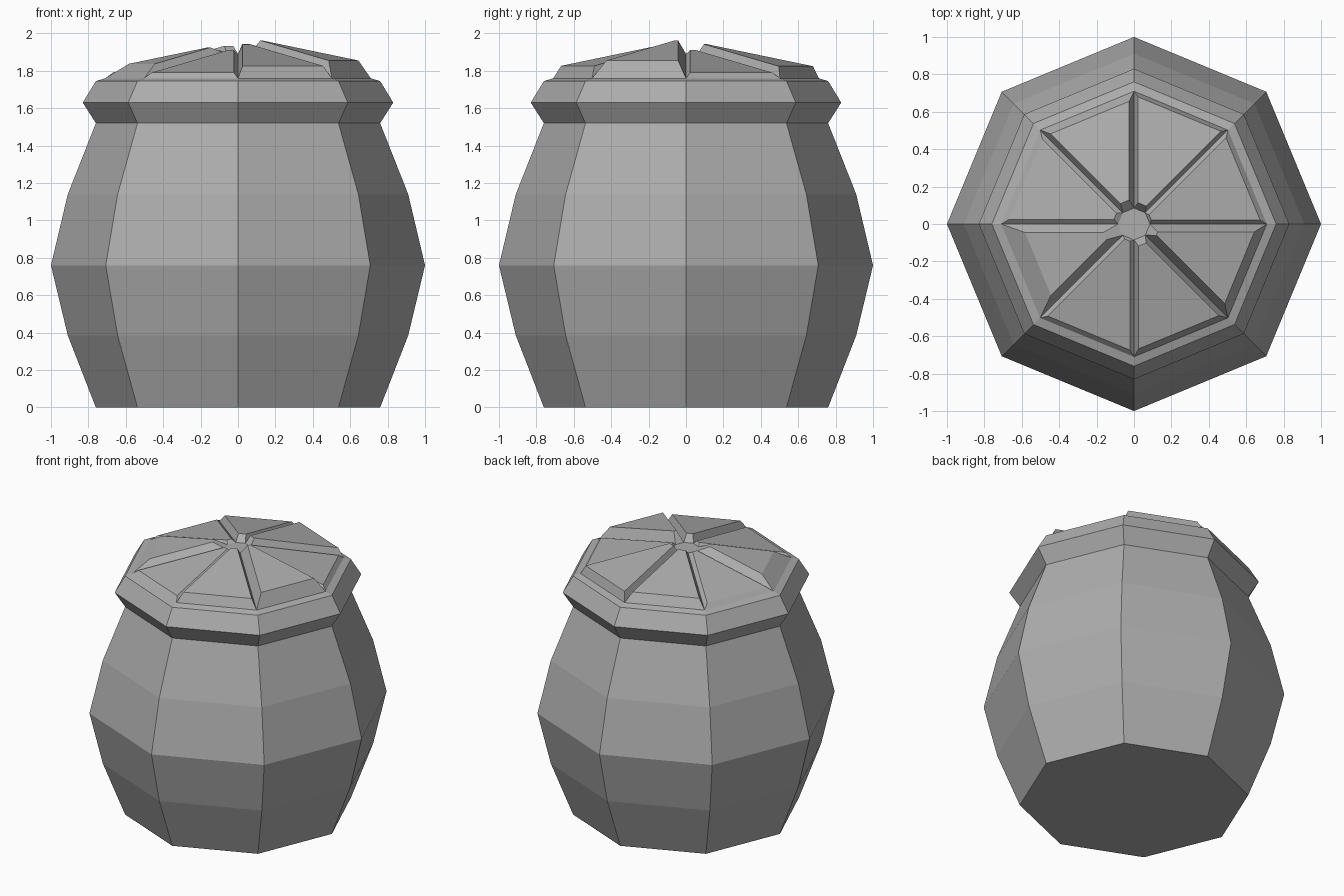
import bpy, bmesh
from math import cos, sin, tan, pi

if "Cube" in bpy.data.objects:
    bpy.data.objects.remove(bpy.data.objects["Cube"])

SIDES = 8
STEP = 2 * pi / SIDES

# Dark grey surface shared by both parts
grey = bpy.data.materials.new("dark_grey")
grey.diffuse_color = (0.42, 0.42, 0.42, 1)
grey.use_nodes = True
grey.node_tree.nodes["Principled BSDF"].inputs["Base Color"].default_value = grey.diffuse_color


def ring(bm, r, z):
    return [bm.verts.new((r * cos(i * STEP), r * sin(i * STEP), z)) for i in range(SIDES)]


def bridge(bm, a, b):
    for i in range(SIDES):
        j = (i + 1) % SIDES
        bm.faces.new((a[i], a[j], b[j], b[i]))


def finish(bm, name):
    bmesh.ops.recalc_face_normals(bm, faces=bm.faces)
    mesh = bpy.data.meshes.new(name)
    bm.to_mesh(mesh)
    bm.free()
    mesh.materials.append(grey)
    obj = bpy.data.objects.new(name, mesh)
    bpy.context.collection.objects.link(obj)
    return obj


# Barrel body with a bulging waist, closed at the bottom
bm = bmesh.new()
body = [(0.76, 0), (0.91, 0.385), (1.0, 0.76), (0.91, 1.14), (0.76, 1.52)]
rings = [ring(bm, r, z) for r, z in body]
bm.faces.new(rings[0][::-1])
for a, b in zip(rings, rings[1:]):
    bridge(bm, a, b)
finish(bm, "barrel_body")

# Lid: flared rim, then eight raised wedge panels around a small flat hub
bm = bmesh.new()
R_OUT, Z_OUT, R_IN, Z_IN = 0.71, 1.76, 0.085, 1.89
rim = [ring(bm, r, z) for r, z in
       [(0.76, 1.52), (0.83, 1.63), (0.76, 1.745), (R_OUT, Z_OUT)]]
for a, b in zip(rim, rim[1:]):
    bridge(bm, a, b)
outer, hub = rim[-1], ring(bm, R_IN, Z_IN)
bm.faces.new(hub)

# height, side inset, inner inset, outer inset of each panel
panels = [(0.025, 0.022, 0.015, 0.025), (0.06, 0.022, 0.035, 0.02),
          (0.055, 0.026, 0.05, 0.04), (0.025, 0.025, 0.03, 0.03),
          (0.055, 0.045, 0.09, 0.10), (0.025, 0.022, 0.015, 0.025),
          (0.06, 0.025, 0.04, 0.03), (0.085, 0.042, 0.055, 0.045)]
HALF = STEP / 2
U_OUT, U_IN = R_OUT * cos(HALF), R_IN * cos(HALF)
for i, (h, side, inner_in, outer_in) in enumerate(panels):
    j = (i + 1) % SIDES
    m = i * STEP + HALF

    def top(u, s):
        v = s * max(u * tan(HALF) - side / cos(HALF), 0.006)
        z = Z_OUT + (Z_IN - Z_OUT) * (U_OUT - u) / (U_OUT - U_IN) + h
        return bm.verts.new((u * cos(m) - v * sin(m), u * sin(m) + v * cos(m), z))

    uo, ui = U_OUT - outer_in, U_IN + inner_in
    base = [outer[i], outer[j], hub[j], hub[i]]
    cap = [top(uo, -1), top(uo, 1), top(ui, 1), top(ui, -1)]
    bm.faces.new(cap)
    for k in range(4):
        n = (k + 1) % 4
        bm.faces.new((base[k], base[n], cap[n], cap[k]))
finish(bm, "panelled_lid")
